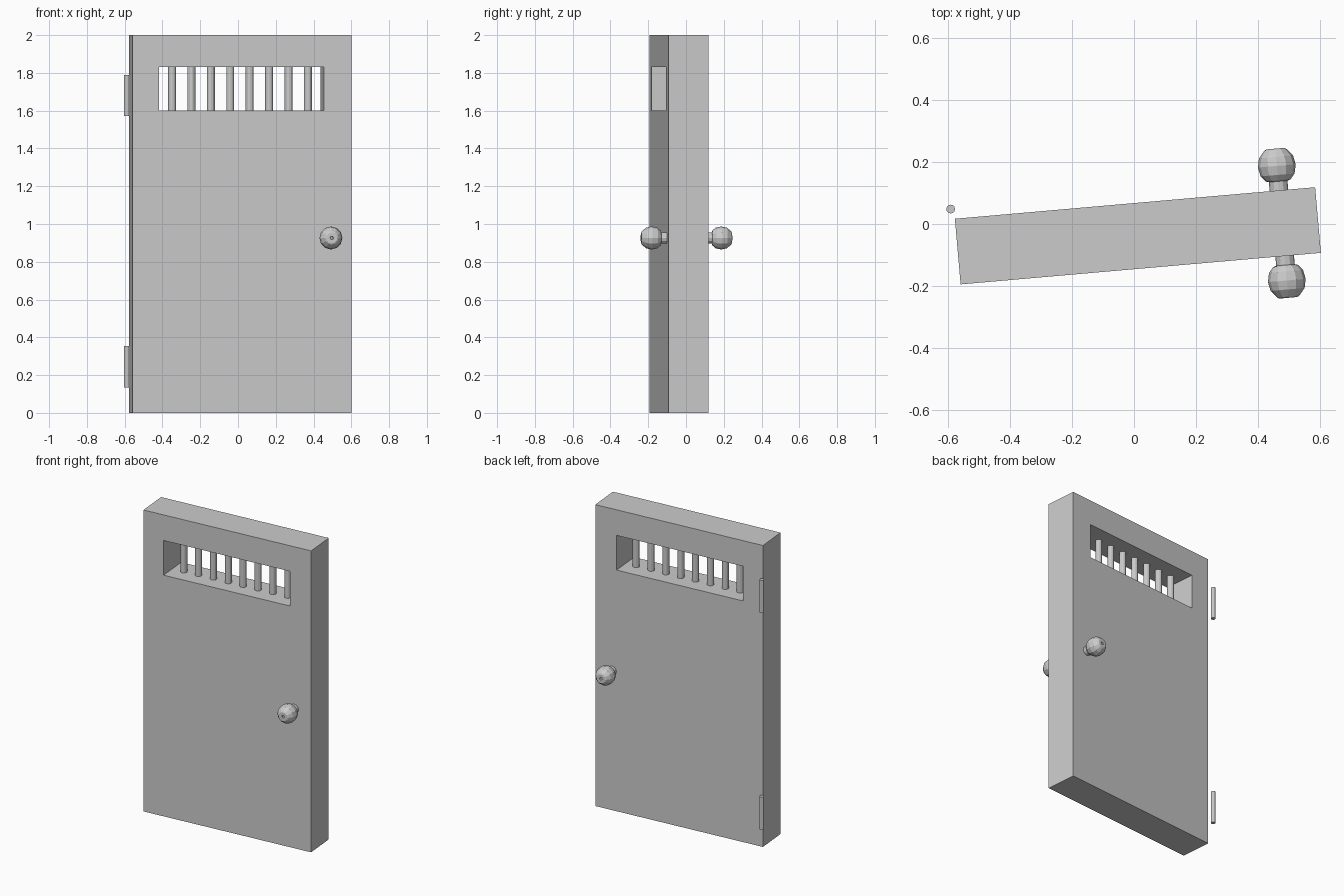
import bpy, bmesh, math
from mathutils import Matrix, Vector

if "Cube" in bpy.data.objects:
    bpy.data.objects.remove(bpy.data.objects["Cube"])

# Door frame of reference: the door stands slightly ajar (5 degrees)
AJAR = Matrix.Translation((0.0125, -0.038, 0)) @ Matrix.Rotation(math.radians(5), 4, 'Z')
W, T, H = 1.164, 0.212, 2.0


def make_object(name, bm, matrix=AJAR):
    bmesh.ops.recalc_face_normals(bm, faces=bm.faces)
    mesh = bpy.data.meshes.new(name)
    bm.to_mesh(mesh)
    bm.free()
    obj = bpy.data.objects.new(name, mesh)
    bpy.context.collection.objects.link(obj)
    obj.matrix_world = matrix
    return obj


def box(name, size, center):
    bm = bmesh.new()
    bmesh.ops.create_cube(bm, size=1)
    bmesh.ops.scale(bm, vec=size, verts=bm.verts)
    bmesh.ops.translate(bm, vec=center, verts=bm.verts)
    return make_object(name, bm)


def post(name, radius, z0, z1, x, y, sides=12, matrix=AJAR):
    bm = bmesh.new()
    bmesh.ops.create_cone(bm, cap_ends=True, segments=sides, radius1=radius,
                          radius2=radius, depth=z1 - z0)
    bmesh.ops.translate(bm, vec=(x, y, (z0 + z1) / 2), verts=bm.verts)
    return make_object(name, bm, matrix)


def knob(name, side):
    # (radius, distance from the middle of the door)
    profile = [(0.03, 0.09), (0.03, 0.135), (0.04, 0.138), (0.055, 0.156),
               (0.061, 0.185), (0.055, 0.214), (0.036, 0.237), (0.029, 0.241),
               (0.009, 0.241), (0.007, 0.233)]
    n = 12
    bm = bmesh.new()
    rings = []
    for r, d in profile:
        rings.append([bm.verts.new((0.465 + r * math.cos(2 * math.pi * i / n), side * d,
                                    0.926 + r * math.sin(2 * math.pi * i / n)))
                      for i in range(n)])
    for a, b in zip(rings, rings[1:]):
        for i in range(n):
            j = (i + 1) % n
            bm.faces.new((a[i], a[j], b[j], b[i]))
    bm.faces.new(rings[0])
    bm.faces.new(rings[-1])
    return make_object(name, bm)


# Door slab with a window opening cut through it
door = box("door_slab", (W, T, H), (0, 0, H / 2))
cutter = box("window_cutter", (0.876, 0.6, 0.23), (-0.004, 0, 1.715))
cutter.hide_render = True
cutter.hide_set(True)
cut = door.modifiers.new("window_opening", 'BOOLEAN')
cut.operation = 'DIFFERENCE'
cut.solver = 'EXACT'
cut.object = cutter

# Apply the cut and discard the helper
depsgraph = bpy.context.evaluated_depsgraph_get()
cut_mesh = bpy.data.meshes.new_from_object(door.evaluated_get(depsgraph))
door.modifiers.clear()
door.data = cut_mesh
bpy.data.objects.remove(cutter)

# Window bars
for i in range(8):
    post(f"window_bar_{i + 1}", 0.021, 1.6, 1.83, -0.002 + (i - 3.5) * 0.1032, 0)

# Knobs on both sides
knob("front_knob", -1)
knob("back_knob", 1)

# Hinge pins beside the back left edge
for label, z0, z1 in (("lower", 0.135, 0.353), ("upper", 1.573, 1.79)):
    post(f"{label}_hinge_pin", 0.0142, z0, z1, -0.59, 0.048, 12, Matrix.Identity(4))
